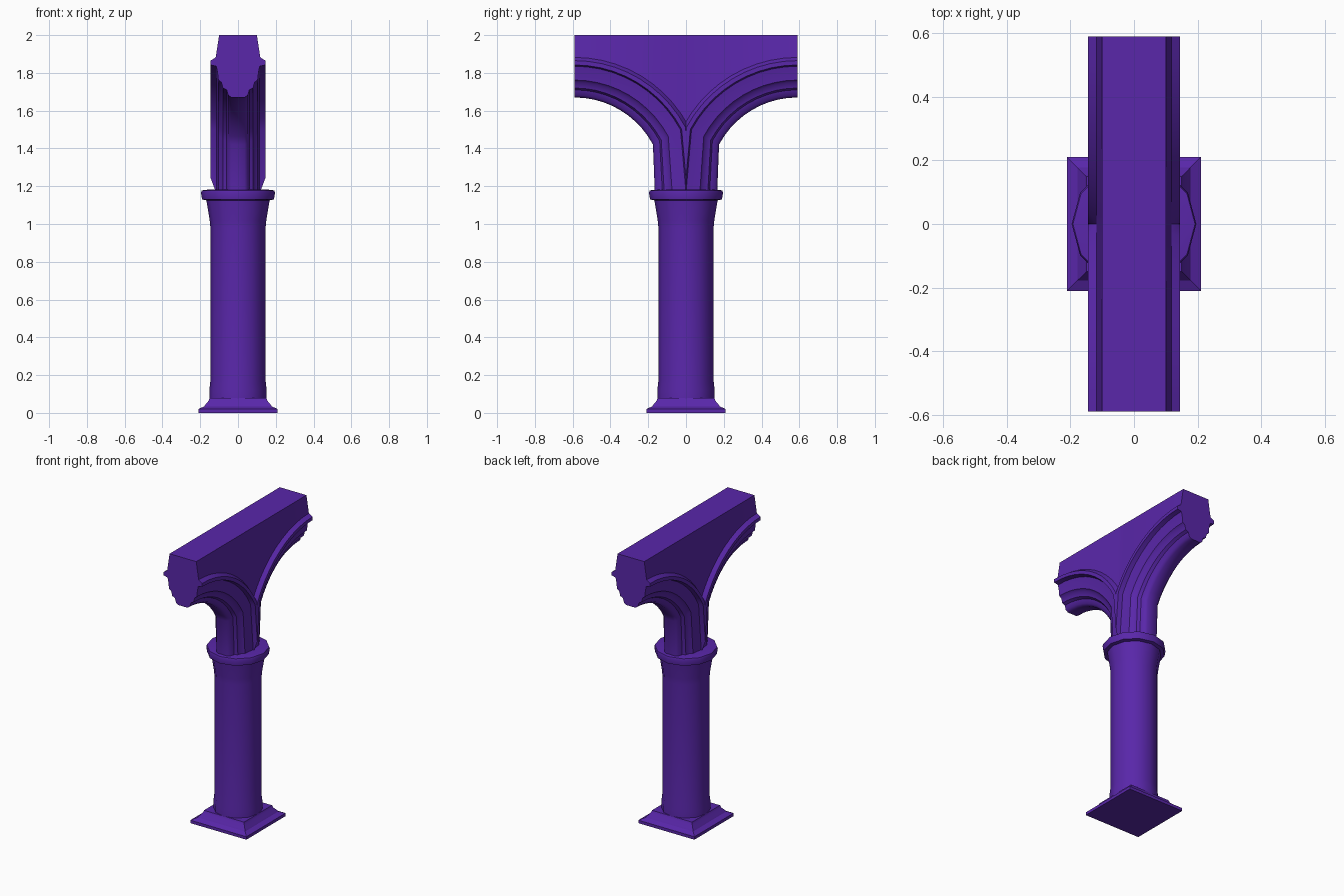
import bpy, bmesh, math
from mathutils import Vector

if "Cube" in bpy.data.objects:
    bpy.data.objects.remove(bpy.data.objects["Cube"])

mat = bpy.data.materials.new("purple")
mat.diffuse_color = (0.10, 0.02, 0.40, 1)
mat.use_nodes = True
mat.node_tree.nodes["Principled BSDF"].inputs["Base Color"].default_value = mat.diffuse_color


def finish(name, bm, angle):
    bmesh.ops.recalc_face_normals(bm, faces=bm.faces)
    me = bpy.data.meshes.new(name)
    bm.to_mesh(me)
    bm.free()
    ob = bpy.data.objects.new(name, me)
    bpy.context.collection.objects.link(ob)
    me.materials.append(mat)
    bpy.ops.object.select_all(action='DESELECT')
    ob.select_set(True)
    bpy.context.view_layer.objects.active = ob
    bpy.ops.object.shade_smooth_by_angle(angle=math.radians(angle))
    return ob


def loft(bm, rings, cap_start=True, cap_end=True):
    """Skin a list of closed rings of points."""
    vs = [[bm.verts.new(p) for p in r] for r in rings]
    n = len(vs[0])
    for a, b in zip(vs, vs[1:]):
        for i in range(n):
            j = (i + 1) % n
            bm.faces.new((a[i], a[j], b[j], b[i]))
    if cap_start:
        bm.faces.new(vs[0])
    if cap_end:
        bm.faces.new(vs[-1])


def turned(name, profile, sides, angle, phase=0.0):
    """Stack of regular polygons from (radius, height) pairs."""
    bm = bmesh.new()
    loft(bm, [[(r * math.cos(phase + math.tau * k / sides),
                r * math.sin(phase + math.tau * k / sides), z)
               for k in range(sides)] for r, z in profile])
    return finish(name, bm, angle)


# Square stepped plinth (half widths converted to corner radii)
steps = [(.21, 0), (.21, .02), (.178, .035), (.172, .045), (.155, .065), (.15, .08)]
turned("plinth", [(h * math.sqrt(2), z) for h, z in steps], 4, 30, math.pi / 4)

# Round shaft with flared capital and collar
turned("shaft", [(.152, .06), (.152, .12), (.146, .17), (.146, .98), (.15, 1.02),
                 (.168, 1.13)], 12, 40)
turned("collar", [(.165, 1.125), (.19, 1.13), (.196, 1.165), (.192, 1.178), (.16, 1.182)], 12, 40)

# Moulded rib section: (depth from arch underside, half width)
section = [(0, .035), (.012, .052), (.04, .06), (.05, .08), (.08, .088), (.092, .104),
           (.13, .108), (.165, .115), (.172, .145), (.195, .145), (.212, .118)]

# Stations along the arch underside: (y, z, outward direction), ending in the neck
R, CY, CZ = .47, .59, 1.20
stations = []
for k in range(11):
    a = math.radians(90 + 62 * k / 10)
    d = Vector((math.cos(a), math.sin(a)))
    stations.append((Vector((CY, CZ)) + d * R, d))
stations.append((Vector((.165, 1.165)), Vector((-1, 0))))

rings = []
for p, d in stations:
    half = [(w, *(p + d * t)) for t, w in section]
    half.append((.10, half[-1][1], 2.0))
    rings.append(half + [(-x, y, z) for x, y, z in reversed(half)])

# Half of the double arch, trimmed at the centre and mirrored
bm = bmesh.new()
loft(bm, rings, cap_end=False)
bmesh.ops.bisect_plane(bm, geom=bm.verts[:] + bm.edges[:] + bm.faces[:],
                       plane_co=(0, 0, 0), plane_no=(0, 1, 0), clear_inner=True)
dup = bmesh.ops.duplicate(bm, geom=bm.verts[:] + bm.edges[:] + bm.faces[:])["geom"]
for v in dup:
    if isinstance(v, bmesh.types.BMVert):
        v.co.y = -v.co.y
bmesh.ops.remove_doubles(bm, verts=bm.verts, dist=.0005)
finish("arch_springer", bm, 40)
